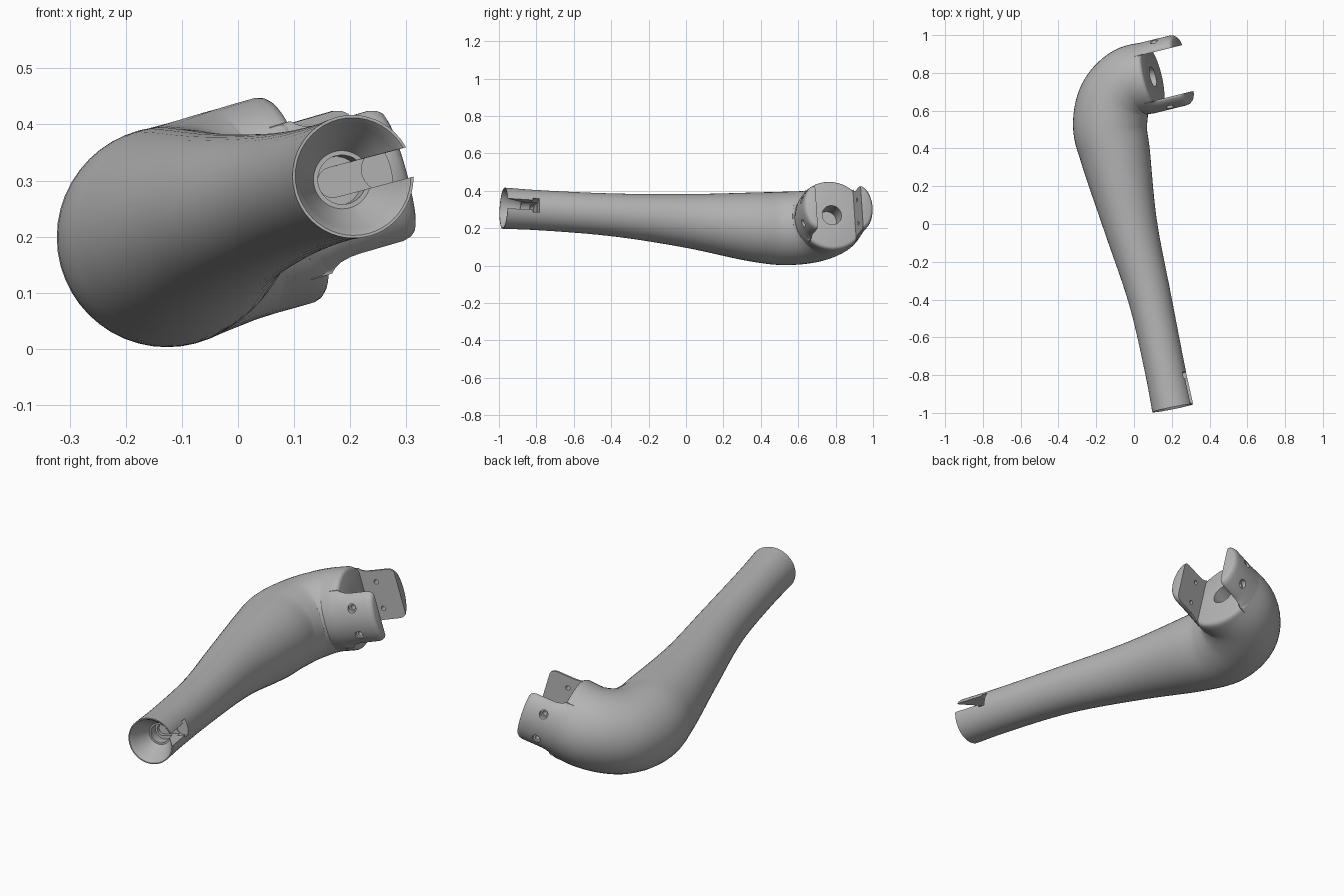
import bpy, bmesh, math
from mathutils import Vector

cube = bpy.data.objects.get("Cube")
if cube:
    bpy.data.objects.remove(cube)

grey = bpy.data.materials.new("mid grey")
grey.use_nodes = True
grey.diffuse_color = (0.46, 0.46, 0.46, 1)
grey.node_tree.nodes["Principled BSDF"].inputs["Base Color"].default_value = grey.diffuse_color

SIDES = 48
UP = Vector((0, 0, 1))


def ring(c, d, r, sides=SIDES):
    """Circle of points around axis d."""
    s = d.cross(UP).normalized()
    n = s.cross(d).normalized()
    angles = [math.tau * i / sides for i in range(sides)]
    return [c + r * (math.cos(a) * s + math.sin(a) * n) for a in angles]


def loft(name, *stacks):
    """Skin each stack of equal point rows and cap both ends."""
    bm = bmesh.new()
    for rows in stacks:
        rows = [[bm.verts.new(p) for p in row] for row in rows]
        n = len(rows[0])
        for a, b in zip(rows, rows[1:]):
            for i in range(n):
                j = (i + 1) % n
                bm.faces.new((a[i], a[j], b[j], b[i]))
        bm.faces.new(rows[0][::-1])
        bm.faces.new(rows[-1])
    bmesh.ops.recalc_face_normals(bm, faces=bm.faces)
    mesh = bpy.data.meshes.new(name)
    bm.to_mesh(mesh)
    bm.free()
    mesh.materials.append(grey)
    ob = bpy.data.objects.new(name, mesh)
    bpy.context.collection.objects.link(ob)
    return ob


def activate(ob):
    bpy.ops.object.select_all(action='DESELECT')
    ob.select_set(True)
    bpy.context.view_layer.objects.active = ob


def cut(ob, cutter):
    cutter.hide_render = True
    mod = ob.modifiers.new("cut", 'BOOLEAN')
    mod.operation = 'DIFFERENCE'
    mod.solver = 'EXACT'
    mod.object = cutter
    activate(ob)
    bpy.ops.object.modifier_apply(modifier=mod.name)
    bpy.data.objects.remove(cutter)


def smooth(ob):
    activate(ob)
    bpy.ops.object.shade_smooth_by_angle(angle=math.radians(35))


# Fork frame: e along its axis, u across the slot, v along the slot
seat = Vector((0.10, 0.78, 0.27))
e = Vector((0.93, 0.23, 0.27)).normalized()
u = Vector((-0.24, 0.97, 0)).normalized()
v = e.cross(u).normalized()
R = 0.19

# Arm path: centre and radius
controls = [
    ((0.205, -0.975, 0.307), 0.11),
    ((0.17, -0.8, 0.297), 0.107),
    ((0.085, -0.4, 0.272), 0.114),
    ((-0.02, 0, 0.24), 0.143),
    ((-0.10, 0.37, 0.206), 0.186),
    ((-0.127, 0.52, 0.199), 0.196),
    ((-0.10, 0.66, 0.208), 0.194),
    (seat - 0.125 * e, R),
    (seat - 0.02 * e, R),
]
pts = [Vector((*c, r)) for c, r in controls]
pts = [2 * pts[0] - pts[1]] + pts + [2 * pts[-1] - pts[-2]]
STEPS = 7
path = []
for p0, p1, p2, p3 in zip(pts, pts[1:], pts[2:], pts[3:]):
    # knots spaced by distance so uneven spans stay smooth
    k = [0]
    for a, b in ((p0, p1), (p1, p2), (p2, p3)):
        k.append(k[-1] + math.sqrt((b - a).length))
    for i in range(STEPS):
        t = k[1] + (k[2] - k[1]) * i / STEPS
        mix = lambda a, b, s, f: a + (b - a) * ((t - s) / (f - s))
        a1, a2, a3 = mix(p0, p1, k[0], k[1]), mix(p1, p2, k[1], k[2]), mix(p2, p3, k[2], k[3])
        b1, b2 = mix(a1, a2, k[0], k[2]), mix(a2, a3, k[1], k[3])
        path.append(mix(b1, b2, k[1], k[2]))
path.append(pts[-2])

centres = [p.to_3d() if len(p) == 3 else Vector(p[:3]) for p in path]
tip = centres[0]
d = (centres[1] - tip).normalized()

# Funnel and bore in the tip, outer skin, rounded rim, bore in the seat
rows = [ring(tip + d * depth, d, r) for depth, r in
        ((0.15, 0.044), (0.1, 0.044), (0.1, 0.052), (0.06, 0.072),
         (0.025, 0.091), (0.008, 0.099), (0, 0.105))]
for i, c in enumerate(centres[:-1]):
    along = (centres[i + 1] - centres[max(i - 1, 0)]).normalized()
    rows.append(ring(c, along, path[i][3]))
rows += [ring(seat + e * t, e, r) for t, r in
         ((-0.02, R), (-0.01, 0.187), (-0.003, 0.181), (0, 0.172),
          (0, 0.053), (-0.12, 0.053))]
arm = loft("curved_arm", rows)

# Keyhole slot through the wall of the tip, wider at its inner end
w = Vector((1, 0, 0.26))
w = (w - w.dot(d) * d).normalized()
n = d.cross(w)


def slot(name, half, start, near, far):
    profile = [(0.22, -half)]
    profile += [(start - half * math.sin(a), half * -math.cos(a))
                for a in (math.pi * i / 10 for i in range(11))]
    profile += [(0.22, half)]
    return loft(name, [[tip + d * t + w * x + n * y for x, y in profile]
                       for t in (near, far)])


cut(arm, slot("slot_cutter", 0.027, -0.008, -0.06, 0.17))
cut(arm, slot("notch_cutter", 0.038, 0.09, 0.14, 0.174))
smooth(arm)

# Fork prongs: curved outside, flat inside, flared base, rounded tip
INNER = 0.125
sections = [(-0.04, 0.141, R), (0, 0.141, R), (0.008, 0.133, R), (0.02, 0.126, R),
            (0.04, 0.121, R), (0.06, 0.12, R), (0.14, 0.12, R), (0.156, 0.116, 0.187),
            (0.166, 0.108, 0.18), (0.17, 0.098, 0.172)]


def prong(name, side):
    rows = []
    for t, h, r in sections:
        outline = [(INNER, -h), (INNER, h)]
        for i in range(25):
            k = math.cos(math.pi * i / 24)
            x = math.sqrt(max(r * r - (h * k) ** 2, 0)) - 0.012 * abs(k) ** 10
            outline.append((max(x, INNER + 0.003), h * k * 1.001))
        rows.append([seat + e * t + u * side * x + v * y for x, y in outline])
    ob = loft(name, rows)
    # Two counterbored screw holes
    holes = []
    for y in (-0.065, 0.065):
        c = seat + e * 0.07 + v * y
        holes.append([ring(c + u * side * x, u, r, 20) for x, r in
                      ((0.1, 0.011), (0.162, 0.011), (0.162, 0.02), (0.23, 0.02))])
    cut(ob, loft("hole_cutter", *holes))
    smooth(ob)


prong("front_prong", -1)
prong("back_prong", 1)
